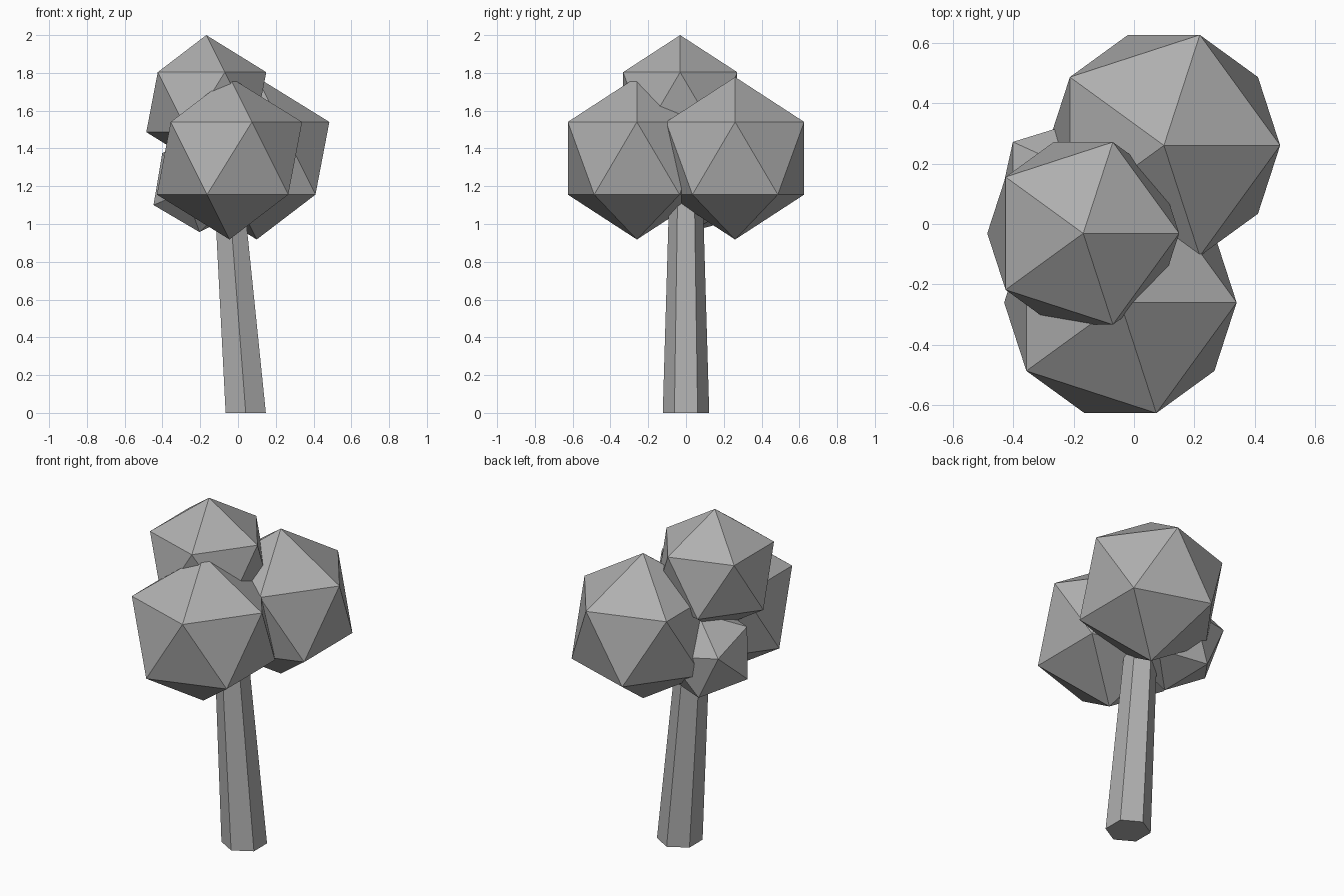
import bpy
import bmesh
import math
from mathutils import Matrix, Vector

if "Cube" in bpy.data.objects:
    bpy.data.objects.remove(bpy.data.objects["Cube"])

# Dark grey shared by every part
grey = bpy.data.materials.new("dark_grey")
grey.diffuse_color = (0.43, 0.43, 0.43, 1)
grey.use_nodes = True
grey.node_tree.nodes["Principled BSDF"].inputs["Base Color"].default_value = grey.diffuse_color


def make_object(name, bm):
    bmesh.ops.recalc_face_normals(bm, faces=bm.faces)
    mesh = bpy.data.meshes.new(name)
    bm.to_mesh(mesh)
    bm.free()
    mesh.materials.append(grey)
    obj = bpy.data.objects.new(name, mesh)
    bpy.context.collection.objects.link(obj)
    return obj


def foliage(name, center, radius, tilt=0.0):
    bm = bmesh.new()
    bmesh.ops.create_icosphere(bm, subdivisions=1, radius=radius)
    obj = make_object(name, bm)
    obj.location = center
    obj.rotation_euler.x = math.radians(tilt)


def hex_ring(bm, center, radius):
    return [bm.verts.new(Vector(center) + Matrix.Rotation(i * math.pi / 3, 3, 'Z') @ Vector((0, radius, 0)))
            for i in range(6)]


# Leaning, tapered six-sided trunk
bm = bmesh.new()
base = hex_ring(bm, (0.041, 0, 0), 0.123)
top = hex_ring(bm, (-0.053, 0, 1.22), 0.087)
for i in range(6):
    j = (i + 1) % 6
    bm.faces.new((base[i], base[j], top[j], top[i]))
bm.faces.new(base)
bm.faces.new(top)
make_object("trunk", bm)

# Faceted leaf clusters
foliage("top_foliage", (-0.168, -0.031, 1.645), 0.355)
foliage("back_foliage", (0.099, 0.26, 1.348), 0.43)
foliage("front_foliage", (-0.045, -0.26, 1.348), 0.43)
foliage("small_foliage", (-0.204, 0.098, 1.216), 0.272, -18)
